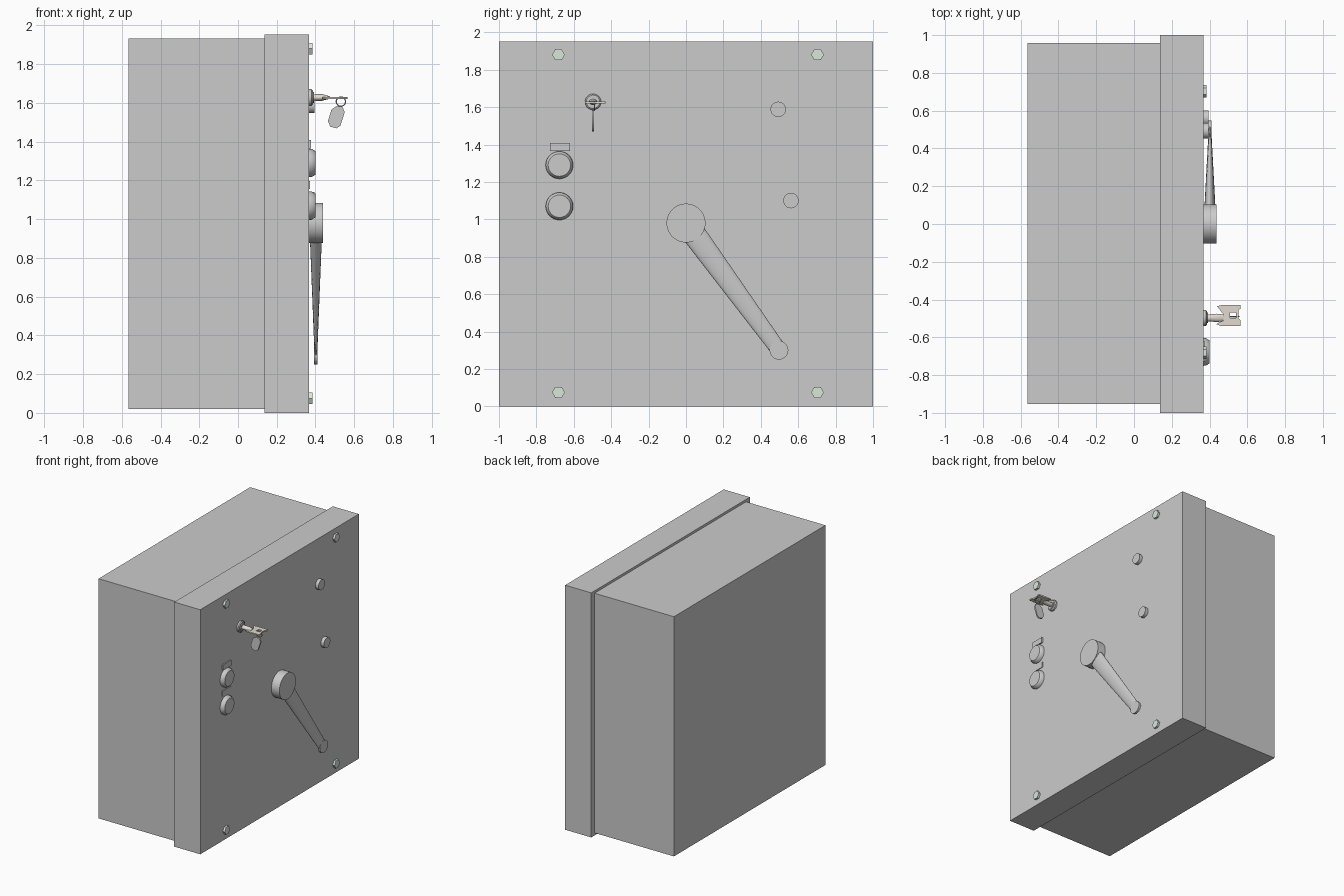
import bpy
from math import cos, sin, pi, radians
from mathutils import Matrix, Vector

if "Cube" in bpy.data.objects:
    bpy.data.objects.remove(bpy.data.objects["Cube"])


def finish(ob, mat=None):
    if mat:
        ob.data.materials.append(mat)
    bpy.ops.object.select_all(action='DESELECT')
    ob.select_set(True)
    bpy.context.view_layer.objects.active = ob
    return ob


def material(name, rgb):
    m = bpy.data.materials.new(name)
    m.diffuse_color = (*rgb, 1)
    m.use_nodes = True
    m.node_tree.nodes["Principled BSDF"].inputs["Base Color"].default_value = m.diffuse_color
    return m


def box(name, lo, hi):
    lo, hi = Vector(lo), Vector(hi)
    bpy.ops.mesh.primitive_cube_add(size=1)
    ob = bpy.context.object
    ob.name = name
    ob.data.transform(Matrix.Translation((lo + hi) / 2) @ Matrix.Diagonal((*(hi - lo), 1)))
    return ob


def rings(name, profile, matrix, sides=32, mat=None):
    """Closed loft along local x; profile entries are (x, radius_y, radius_z)."""
    verts = [(x, ry * cos(2 * pi * i / sides), rz * sin(2 * pi * i / sides))
             for x, ry, rz in profile for i in range(sides)]
    n = len(profile)
    faces = [(k * sides + i, k * sides + (i + 1) % sides,
              (k + 1) * sides + (i + 1) % sides, (k + 1) * sides + i)
             for k in range(n - 1) for i in range(sides)]
    faces = [f[::-1] for f in faces]
    faces.append(tuple(range(sides))[::-1])
    faces.append(tuple(range((n - 1) * sides, n * sides)))
    me = bpy.data.meshes.new(name)
    me.from_pydata(verts, [], faces)
    me.transform(matrix)
    # keep normals pointing outward
    import bmesh
    bm = bmesh.new()
    bm.from_mesh(me)
    bmesh.ops.recalc_face_normals(bm, faces=bm.faces)
    bm.to_mesh(me)
    bm.free()
    ob = bpy.data.objects.new(name, me)
    bpy.context.collection.objects.link(ob)
    finish(ob, mat)
    if sides > 8:
        bpy.ops.object.shade_smooth_by_angle(angle=radians(30))
    return ob


def turned(name, y, z, profile, sides=32, mat=None):
    return rings(name, [(x, r, r) for x, r in profile],
                 Matrix.Translation((0, y, z)), sides, mat)


def plate(name, loops, thickness, matrix, mat=None):
    """Flat outline (with optional holes) given thickness."""
    cu = bpy.data.curves.new(name, 'CURVE')
    cu.dimensions, cu.fill_mode, cu.extrude = '2D', 'BOTH', thickness / 2
    for pts in loops:
        s = cu.splines.new('POLY')
        s.points.add(len(pts) - 1)
        for p, (a, b) in zip(s.points, pts):
            p.co = (a, b, 0, 1)
        s.use_cyclic_u = True
    ob = bpy.data.objects.new(name, cu)
    bpy.context.collection.objects.link(ob)
    ob.matrix_world = matrix
    finish(ob)
    bpy.ops.object.convert(target='MESH')
    return finish(bpy.context.object, mat)


bolt_mat = material("bolt_green", (0.70, 0.80, 0.70))
key_mat = material("key_metal", (0.75, 0.70, 0.64))
F = 0.367  # front face of the cover
B = F - 0.01  # embedded start of mounted parts

# Enclosure
box("enclosure_body", (-0.564, -0.953, 0.02), (0.15, 0.958, 1.933))
box("enclosure_cover", (0.137, -1, 0), (F, 1, 1.952))

# Corner bolts
for y in (-0.682, 0.703):
    for z in (0.075, 1.88):
        turned("corner_bolt", y, z, [(B, 0.034), (0.384, 0.034)], 6, bolt_mat)

# Indicators
for y, z in ((0.493, 1.588), (0.561, 1.10)):
    turned("indicator", y, z, [(B, 0.041), (0.394, 0.041)])

# Push buttons and their label plates
for z in (1.29, 1.07):
    turned("push_button", -0.677, z,
           [(B, 0.074), (0.38, 0.073), (0.398, 0.062), (0.40, 0.060)])
box("upper_label_plate", (B, -0.727, 1.366), (0.377, -0.621, 1.409))
box("lower_label_plate", (B, -0.727, 1.155), (0.372, -0.621, 1.198))

# Rotary handle: hub, tapering lever, end disc
turned("handle_hub", 0, 0.98, [(B, 0.104), (0.438, 0.104)], 48)
start, end = Vector((0.402, 0, 0.98)), Vector((0.402, 0.497, 0.30))
d = (end - start).normalized()
side = Vector((1, 0, 0)).cross(d)
m = Matrix.Translation(start) @ Matrix((d, side, d.cross(side))).transposed().to_4x4()
rings("handle_lever", [(0.06, 0.064, 0.032), ((end - start).length, 0.042, 0.007)], m)
turned("handle_end_disc", 0.497, 0.30, [(0.393, 0.05), (0.411, 0.05)])

# Key lock and key
KY, KZ = -0.497, 1.628
turned("lock_barrel", KY, KZ, [(B, 0.043), (0.38, 0.043), (0.386, 0.036), (0.386, 0.028), (0.392, 0.028)])
rings("key_shank", [(0.385, 0.018, 0.014), (0.40, 0.018, 0.017), (0.435, 0.022, 0.017),
                    (0.475, 0.018, 0.006)],
      Matrix.Translation((0, KY, KZ)), 16, key_mat)
bow = [(0.44, -0.435), (0.46, -0.43), (0.564, -0.43), (0.564, -0.448), (0.554, -0.455),
       (0.554, -0.50), (0.564, -0.51), (0.564, -0.54), (0.46, -0.54), (0.435, -0.53),
       (0.47, -0.51), (0.47, -0.475)]
hole = [(0.508, -0.468), (0.54, -0.468), (0.54, -0.498), (0.508, -0.498)]
plate("key_bow", [bow, hole], 0.010, Matrix.Translation((0, 0, KZ - 0.003)), key_mat)

# Key ring and hanging tag
bpy.ops.mesh.primitive_torus_add(major_radius=0.024, minor_radius=0.003, major_segments=24,
                                 minor_segments=8, location=(0.531, -0.49, 1.607),
                                 rotation=(pi / 2, 0, 0))
bpy.context.object.name = "key_ring"
bpy.ops.object.shade_smooth()
tag = [(0.482, 1.565), (0.508, 1.583), (0.539, 1.580), (0.551, 1.552), (0.528, 1.482),
       (0.508, 1.469), (0.477, 1.477), (0.464, 1.505)]
plate("key_tag", [tag], 0.012,
      Matrix.Translation((0, KY, 0)) @ Matrix.Rotation(pi / 2, 4, 'X'))
